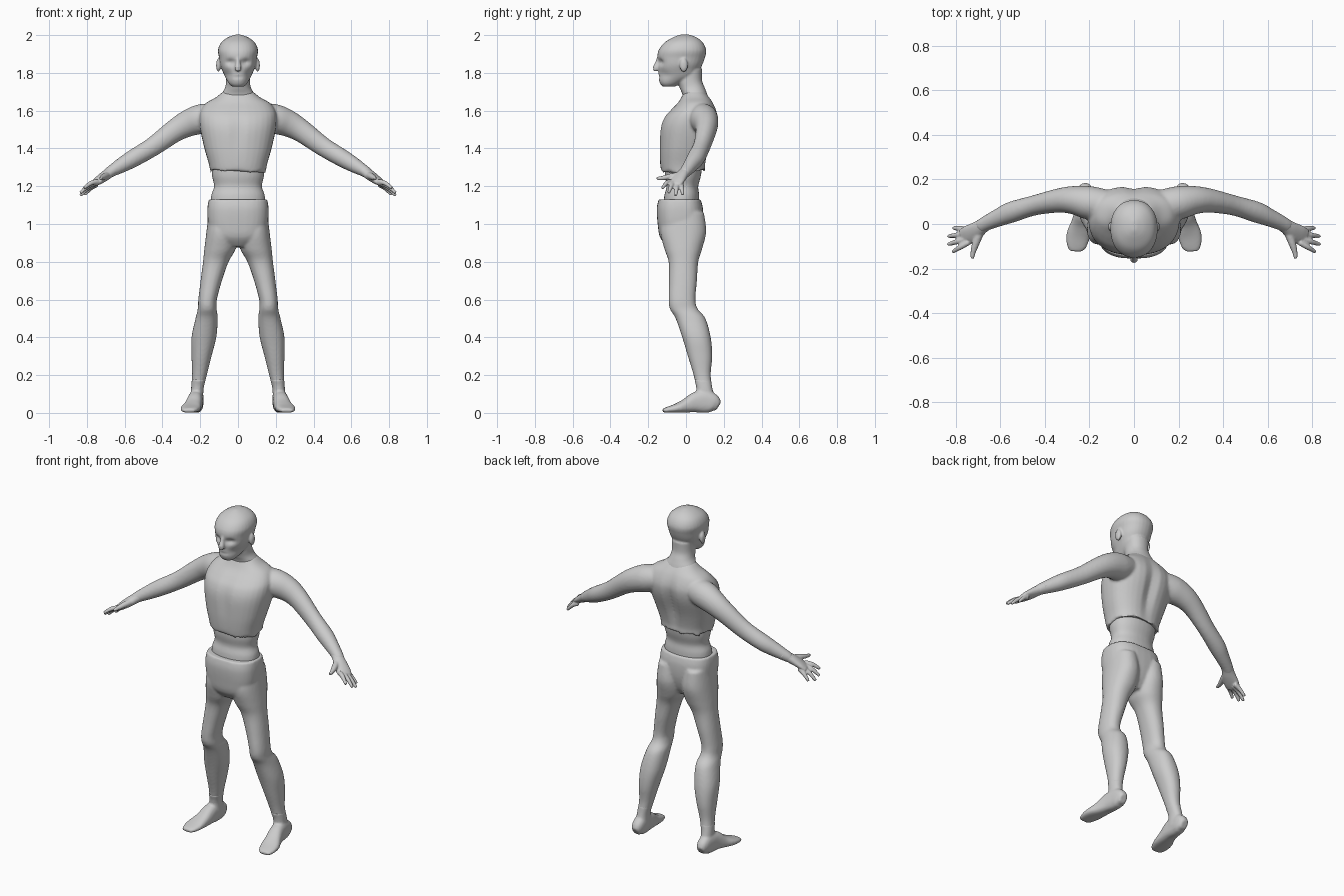
import bpy, bmesh, math
from mathutils import Vector, Matrix

old = bpy.data.objects.get("Cube")
if old:
    bpy.data.objects.remove(old, do_unlink=True)

grey = bpy.data.materials.new("plain_grey")
grey.use_nodes = True
grey.diffuse_color = (0.6, 0.6, 0.6, 1)
shader = next(n for n in grey.node_tree.nodes if n.type == 'BSDF_PRINCIPLED')
shader.inputs["Base Color"].default_value = grey.diffuse_color
shader.inputs["Roughness"].default_value = 0.7

SEGMENTS = 32
BOTH = (1, -1)


def refine(rows, steps=5):
    """Smoothly interpolate between profile rows."""
    out = []
    last = len(rows) - 1
    for i in range(last):
        quad = [rows[max(0, min(last, i + k))] for k in (-1, 0, 1, 2)]
        for s in range(steps):
            t = s / steps
            out.append([0.5 * (2 * b + (c - a) * t + (2 * a - 5 * b + 4 * c - d) * t * t
                               + (3 * b - a - 3 * c + d) * t ** 3)
                        for a, b, c, d in zip(*quad)])
    return out + [list(rows[-1])]


def unit(angle, power):
    """Point on a rounded-square outline."""
    c, s = math.cos(angle), math.sin(angle)
    return (math.copysign(abs(c) ** (2 / power), c),
            math.copysign(abs(s) ** (2 / power), s))


def skin(bm, rings, sides):
    """Bridge rings into closed tubes, one per requested side."""
    for side in sides:
        loops = [[bm.verts.new((p.x * side, p.y, max(p.z, 0))) for p in ring] for ring in rings]
        for a, b in zip(loops, loops[1:]):
            for i in range(SEGMENTS):
                j = (i + 1) % SEGMENTS
                bm.faces.new((a[i], a[j], b[j], b[i]))
        bm.faces.new(loops[0])
        bm.faces.new(loops[-1])


def column(bm, rows, sides=(1,), power=2.2, ragged=0):
    """Stack of level rings: height, x limits, y limits."""
    rings = []
    for k, (z, x0, x1, y0, y1) in enumerate(refine(rows)):
        ring = []
        for i in range(SEGMENTS):
            a = math.tau * i / SEGMENTS
            u, v = unit(a, power)
            lift = ragged * math.sin(7 * a) if k == 0 else 0
            ring.append(Vector(((x0 + x1 + u * (x1 - x0)) / 2,
                                (y0 + y1 + v * (y1 - y0)) / 2, z + lift)))
        rings.append(ring)
    skin(bm, rings, sides)


def centred(rows):
    return [(z, -w, w, y0, y1) for z, w, y0, y1 in rows]


def limb(bm, rows, sides=BOTH, power=2.0):
    """Tube along a path: centre, level radius, upright radius."""
    rows = refine(rows)
    rings = []
    for k, (x, y, z, ru, rv) in enumerate(rows):
        ahead, behind = rows[min(k + 1, len(rows) - 1)], rows[max(k - 1, 0)]
        t = (Vector(ahead[:3]) - Vector(behind[:3])).normalized()
        u = t.cross(Vector((0, 0, 1))).normalized()
        v = u.cross(t)
        ring = []
        for i in range(SEGMENTS):
            p, q = unit(math.tau * i / SEGMENTS, power)
            ring.append(Vector((x, y, z)) + u * p * ru + v * q * rv)
        rings.append(ring)
    skin(bm, rings, sides)


def dent(bm, x, z, depth, rx, rz, back=False):
    """Soft hollow pressed into the front or the back."""
    for v in bm.verts:
        if (v.co.y > 0.03) == back:
            fall = ((abs(v.co.x) - x) / rx) ** 2 + ((v.co.z - z) / rz) ** 2
            v.co.y += (-depth if back else depth) * math.exp(-fall)


def finish(bm, name, voxel=0.008, smoothing=4):
    """Fuse overlapping tubes into one smooth surface."""
    bmesh.ops.recalc_face_normals(bm, faces=bm.faces)
    mesh = bpy.data.meshes.new(name)
    bm.to_mesh(mesh)
    bm.free()
    mesh.materials.append(grey)
    obj = bpy.data.objects.new(name, mesh)
    bpy.context.collection.objects.link(obj)
    fuse = obj.modifiers.new("fuse", 'REMESH')
    fuse.mode = 'VOXEL'
    fuse.voxel_size = voxel
    fuse.use_smooth_shade = True
    relax = obj.modifiers.new("relax", 'SMOOTH')
    relax.factor = 0.5
    relax.iterations = smoothing


# Chest with ragged hem, and arms
bm = bmesh.new()
column(bm, centred([
    (1.28, .148, -.132, .105), (1.32, .155, -.137, .105), (1.4, .178, -.14, .125),
    (1.5, .2, -.137, .16), (1.56, .205, -.118, .17), (1.6, .198, -.085, .163),
    (1.64, .17, -.045, .145), (1.67, .118, -.025, .125), (1.7, .08, -.01, .1)]),
    power=2.4, ragged=.013)
dent(bm, 0, 1.47, .022, .03, .14, back=True)
dent(bm, 0, 1.5, .008, .02, .1)
limb(bm, [
    (.13, .085, 1.57, .07, .07), (.2, .095, 1.555, .075, .078), (.27, .107, 1.53, .064, .07),
    (.34, .105, 1.49, .054, .06), (.45, .083, 1.41, .045, .051), (.55, .053, 1.35, .047, .047),
    (.61, .028, 1.315, .04, .041), (.67, 0, 1.28, .033, .031), (.69, -.015, 1.265, .033, .027)])
finish(bm, "chest_and_arms")

# Hands
bm = bmesh.new()
limb(bm, [(.65, .012, 1.292, .034, .032), (.68, -.008, 1.272, .033, .027),
          (.71, -.03, 1.25, .039, .025), (.745, -.05, 1.225, .043, .019),
          (.77, -.062, 1.208, .037, .012)])
knuckles = [(.745, -.083, 1.225), (.755, -.066, 1.217), (.755, -.045, 1.212), (.745, -.025, 1.21)]
tips = [(.815, -.125, 1.19), (.835, -.092, 1.165), (.835, -.055, 1.15), (.812, -.018, 1.155)]
for base, tip in zip(knuckles, tips):
    middle = [(a + b) / 2 for a, b in zip(base, tip)]
    middle[2] += .008
    limb(bm, [(*base, .013, .014), (*middle, .012, .012), (*tip, .008, .008)])
limb(bm, [(.69, -.03, 1.258, .02, .02), (.71, -.085, 1.25, .017, .016),
          (.722, -.125, 1.243, .012, .012), (.727, -.155, 1.24, .008, .008)])
finish(bm, "hands", voxel=.005, smoothing=2)

# Bare waist
bm = bmesh.new()
column(bm, centred([
    (1.35, .14, -.11, .09), (1.26, .138, -.112, .08), (1.2, .127, -.103, .065),
    (1.15, .142, -.115, .07), (1.08, .145, -.12, .07)]))
finish(bm, "waist")

# Trousers: hips and legs
bm = bmesh.new()
column(bm, centred([
    (1.13, .155, -.145, .078), (1.08, .162, -.155, .09), (1, .158, -.15, .088),
    (.93, .135, -.138, .07), (.88, .06, -.1, .04)]), power=2.7)
column(bm, [
    (1.06, .02, .155, -.12, .095), (.96, .004, .167, -.135, .107), (.87, .012, .178, -.115, .086),
    (.8, .05, .185, -.092, .065), (.7, .085, .198, -.09, .058), (.6, .112, .21, -.092, .05),
    (.55, .113, .213, -.085, .062), (.5, .107, .225, -.055, .103), (.4, .115, .246, -.02, .131),
    (.3, .14, .246, .01, .139), (.2, .165, .243, .04, .131), (.12, .183, .249, .055, .142),
    (.05, .182, .25, .05, .16)], sides=BOTH)
finish(bm, "hips_and_legs")

# Feet
bm = bmesh.new()
limb(bm, [
    (.22, .172, .035, .022, .025), (.219, .145, .05, .035, .049), (.222, .1, .06, .038, .06),
    (.227, .05, .055, .041, .054), (.237, 0, .038, .046, .037), (.25, -.05, .025, .053, .024),
    (.258, -.1, .016, .044, .015), (.26, -.123, .012, .028, .01)], power=2.5)
column(bm, [(.18, .17, .244, .043, .132), (.12, .183, .249, .055, .142),
            (.05, .182, .25, .04, .16)], sides=BOTH)
finish(bm, "feet", voxel=.007, smoothing=3)

# Head, with hollow eye sockets and cheeks
bm = bmesh.new()
column(bm, centred([
    (1.727, .03, -.122, -.06), (1.742, .047, -.136, -.03), (1.77, .064, -.145, .02),
    (1.8, .078, -.145, .06), (1.84, .094, -.149, .085), (1.88, .1, -.152, .1),
    (1.92, .106, -.145, .107), (1.96, .09, -.115, .09), (1.988, .054, -.068, .056),
    (2.003, .012, -.03, .015)]))
dent(bm, .04, 1.857, .02, .024, .016)
dent(bm, .06, 1.785, .014, .025, .025)
dent(bm, 0, 1.777, .007, .025, .006)
# Nose, neck and ears
limb(bm, [(0, -.14, 1.885, .012, .012), (0, -.15, 1.855, .012, .013),
          (0, -.16, 1.825, .018, .016), (0, -.157, 1.81, .013, .012)], sides=(1,))
column(bm, centred([
    (1.62, .095, -.02, .13), (1.68, .09, -.018, .115), (1.72, .069, -.033, .1),
    (1.76, .063, -.045, .085), (1.82, .065, -.04, .085)]))
for side in BOTH:
    place = Matrix.Translation((side * .104, -.012, 1.84)) @ Matrix.Diagonal((.012, .022, .036, 1))
    bmesh.ops.create_uvsphere(bm, u_segments=16, v_segments=10, radius=1, matrix=place)
finish(bm, "head_and_neck", voxel=.006, smoothing=3)
